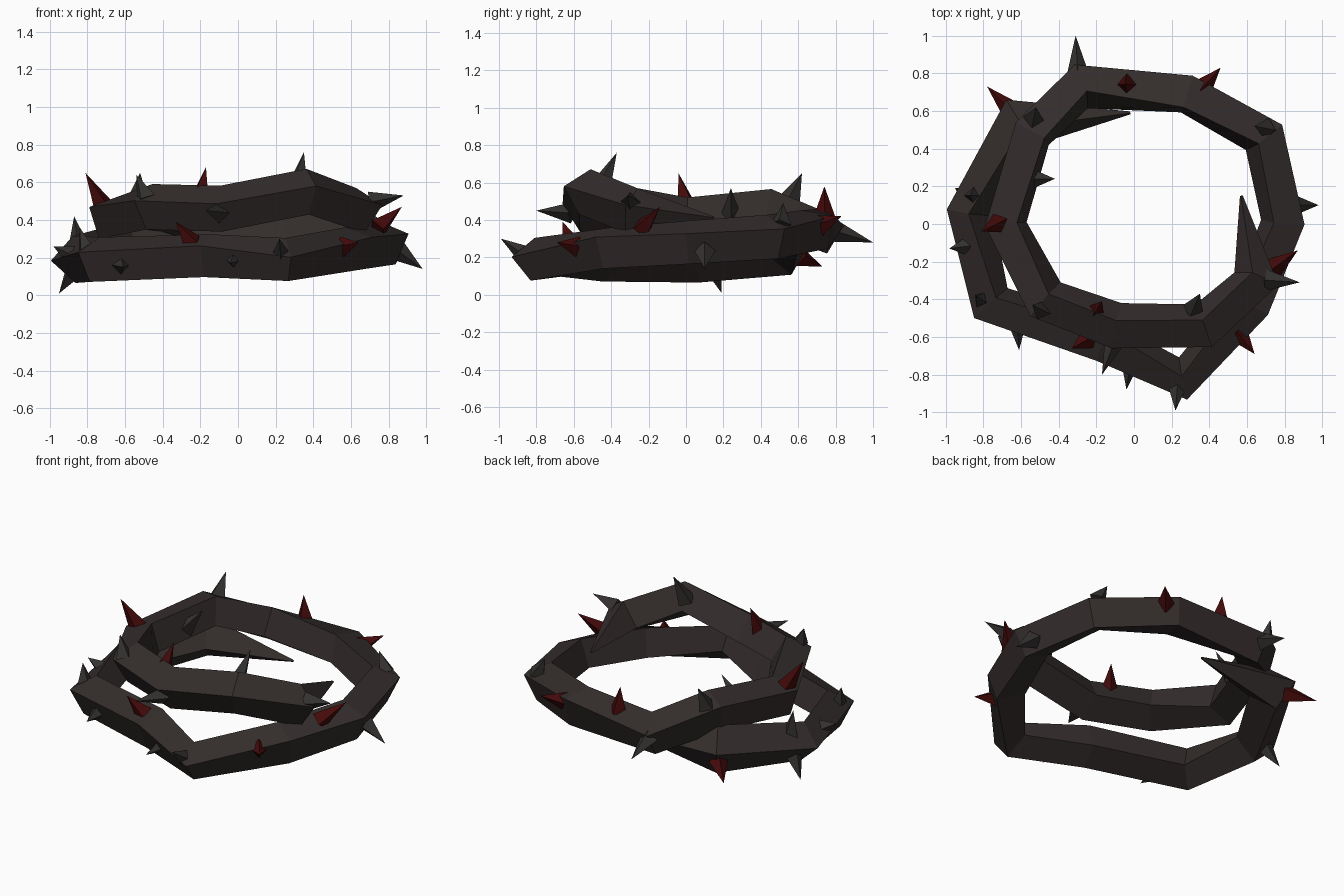
import bpy, bmesh
from math import cos, sin, pi, radians
from mathutils import Vector

if "Cube" in bpy.data.objects:
    bpy.data.objects.remove(bpy.data.objects["Cube"], do_unlink=True)


def material(name, color):
    m = bpy.data.materials.new(name)
    m.use_nodes = True
    m.diffuse_color = color
    m.node_tree.nodes["Principled BSDF"].inputs["Base Color"].default_value = color
    return m


BARK = material("dark bark", (0.034, 0.026, 0.025, 1))
GREY = material("dark thorn", (0.034, 0.031, 0.029, 1))
RED = material("red thorn", (0.058, 0.003, 0.003, 1))


def finish(bm, name, mat):
    bmesh.ops.recalc_face_normals(bm, faces=bm.faces)
    mesh = bpy.data.meshes.new(name)
    bm.to_mesh(mesh)
    bm.free()
    mesh.materials.append(mat)
    obj = bpy.data.objects.new(name, mesh)
    bpy.context.collection.objects.link(obj)
    return obj


def vine(name, path):
    """Sweep a four-sided diamond along (x, y, z, roll, radius)."""
    bm = bmesh.new()
    pts = [Vector(p[:3]) for p in path]
    rings = []
    last = len(pts) - 1
    for i, p in enumerate(pts):
        back = (p - pts[max(i - 1, 0)]).normalized()
        ahead = (pts[min(i + 1, last)] - p).normalized()
        tangent = (back + ahead).normalized()
        side = tangent.cross(Vector((0, 0, 1))).normalized()
        up = side.cross(tangent)
        roll, r = path[i][3:]
        angles = [radians(roll) + k * pi / 2 for k in range(4)]
        rings.append([bm.verts.new(p + (side * cos(a) + up * sin(a)) * r)
                      for a in angles])
    for a, b in zip(rings, rings[1:]):
        for k in range(4):
            n = (k + 1) % 4
            bm.faces.new((a[k], a[n], b[n], b[k]))
    bm.faces.new(rings[0])
    bm.faces.new(rings[-1])
    return finish(bm, name, BARK)


def thorn(name, base, tip, mat, radius=0.057):
    """Four-sided spike, with its base sunk a little into the vine."""
    base, tip = Vector(base), Vector(tip)
    axis = (tip - base).normalized()
    base -= axis * 0.03
    bm = bmesh.new()
    bmesh.ops.create_cone(bm, cap_ends=True, segments=4, radius1=radius,
                          radius2=0, depth=(tip - base).length)
    turn = axis.to_track_quat('Z', 'Y')
    for v in bm.verts:
        v.co = turn @ v.co + (base + tip) / 2
    return finish(bm, name, mat)


# Two-turn vine: upper loop first, then the lower loop, pointed at both ends
THICK = 0.125
vine("twisted_vine", [
    (0.57, 0.15, 0.41, -14, 0.008), (0.65, -0.29, 0.45, -14, THICK),
    (0.37, -0.54, 0.55, -14, THICK), (-0.09, -0.54, 0.46, -12, THICK),
    (-0.47, -0.40, 0.47, -15, THICK), (-0.68, 0.0, 0.41, -28, THICK),
    (-0.54, 0.48, 0.46, -32, THICK), (-0.28, 0.73, 0.34, -15, THICK),
    (0.28, 0.69, 0.35, -35, THICK), (0.69, 0.46, 0.31, -20, THICK),
    (0.79, 0.01, 0.28, -22, THICK), (0.62, -0.42, 0.25, -28, THICK),
    (0.26, -0.82, 0.19, -6, 0.115), (-0.16, -0.62, 0.21, -25, THICK),
    (-0.76, -0.42, 0.19, -18, THICK), (-0.87, 0.06, 0.19, 3, THICK),
    (-0.60, 0.54, 0.25, -10, 0.145), (-0.02, 0.59, 0.22, -10, 0.008)])

# Red thorns: base, tip
red = [
    ((-0.67, 0.62, 0.20), (-0.78, 0.73, 0.15)),
    ((0.38, 0.74, 0.38), (0.46, 0.83, 0.42)),
    ((-0.04, 0.74, 0.45), (-0.05, 0.74, 0.58)),
    ((-0.73, 0.0, 0.50), (-0.81, -0.04, 0.65)),
    ((-0.20, -0.46, 0.54), (-0.17, -0.41, 0.68)),
    ((0.76, -0.22, 0.37), (0.87, -0.14, 0.47)),
    ((-0.26, -0.62, 0.30), (-0.33, -0.66, 0.39)),
    ((0.57, -0.60, 0.26), (0.64, -0.69, 0.28)),
]
# Dark thorns: base, tip
dark = [
    ((-0.30, 0.83, 0.33), (-0.31, 1.0, 0.28)),
    ((-0.53, 0.57, 0.54), (-0.52, 0.62, 0.65)),
    ((-0.50, -0.45, 0.54), (-0.54, -0.43, 0.64)),
    ((-0.53, 0.24, 0.44), (-0.42, 0.24, 0.57)),
    ((0.87, 0.10, 0.22), (0.98, 0.10, 0.14)),
    ((0.73, -0.30, 0.50), (0.88, -0.31, 0.53)),
    ((0.32, -0.44, 0.61), (0.35, -0.37, 0.76)),
    ((-0.85, 0.15, 0.28), (-0.87, 0.15, 0.42)),
    ((-0.90, -0.12, 0.22), (-0.98, -0.13, 0.26)),
    ((-0.88, 0.15, 0.12), (-0.95, 0.19, 0.01)),
    ((-0.81, -0.40, 0.25), (-0.84, -0.38, 0.36)),
    ((-0.62, -0.53, 0.16), (-0.61, -0.67, 0.15)),
    ((-0.11, -0.64, 0.44), (-0.17, -0.80, 0.45)),
    ((-0.02, -0.74, 0.19), (-0.04, -0.88, 0.17)),
    ((0.23, -0.87, 0.22), (0.22, -0.99, 0.30)),
    ((0.69, 0.51, 0.40), (0.64, 0.52, 0.49)),
]
for label, mat, spikes in (("red_thorn", RED, red), ("dark_thorn", GREY, dark)):
    for i, (base, tip) in enumerate(spikes, 1):
        thorn(f"{label}_{i}", base, tip, mat)
